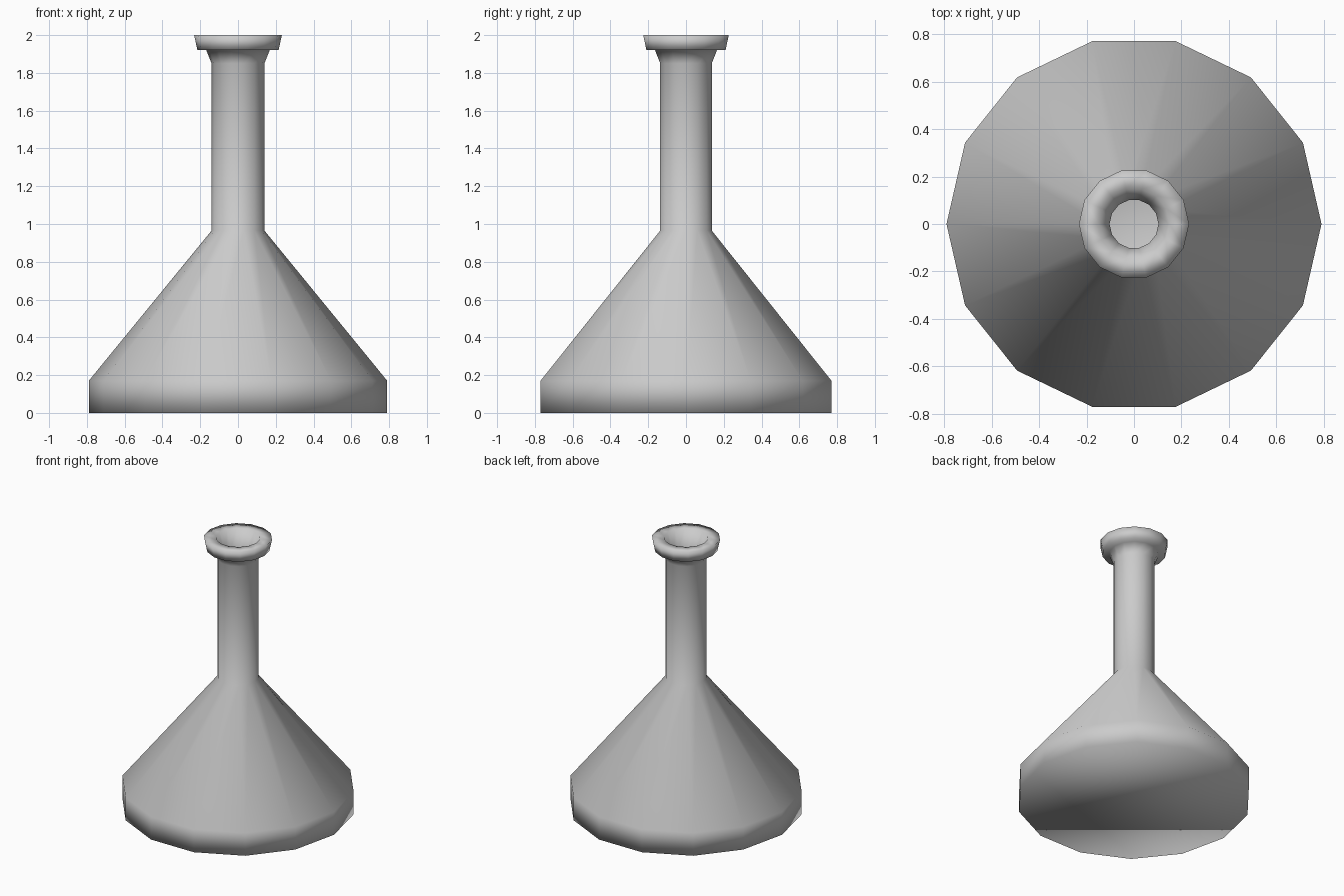
import bpy, bmesh, math

if "Cube" in bpy.data.objects:
    bpy.data.objects.remove(bpy.data.objects["Cube"])

SIDES = 14

# Closed wall profile (radius, z): outside base -> neck -> lip -> inside -> inner floor
PROFILE = [
    (0.79, 0.00), (0.79, 0.17), (0.14, 0.965),      # base band and cone
    (0.14, 1.85), (0.168, 1.92),                    # neck and flare
    (0.215, 1.92), (0.232, 2.00),                   # lip
    (0.15, 2.00), (0.103, 1.87),                    # mouth
    (0.103, 0.95), (0.75, 0.155), (0.75, 0.04),     # inner walls
]

bm = bmesh.new()


def ring(radius, z):
    step = 2 * math.pi / SIDES
    return [bm.verts.new((radius * math.cos(i * step), radius * math.sin(i * step), z))
            for i in range(SIDES)]


# Revolve the profile into a 14-sided wall
rings = [ring(r, z) for r, z in PROFILE]
for a, b in zip(rings, rings[1:]):
    for i in range(SIDES):
        j = (i + 1) % SIDES
        bm.faces.new((a[i], a[j], b[j], b[i]))

# Underside and inner floor
bm.faces.new(rings[0][::-1])
bm.faces.new(rings[-1])
bmesh.ops.recalc_face_normals(bm, faces=bm.faces[:])
for f in bm.faces:
    f.smooth = True

mesh = bpy.data.meshes.new("flask")
bm.to_mesh(mesh)
bm.free()
flask = bpy.data.objects.new("flask", mesh)
bpy.context.collection.objects.link(flask)
